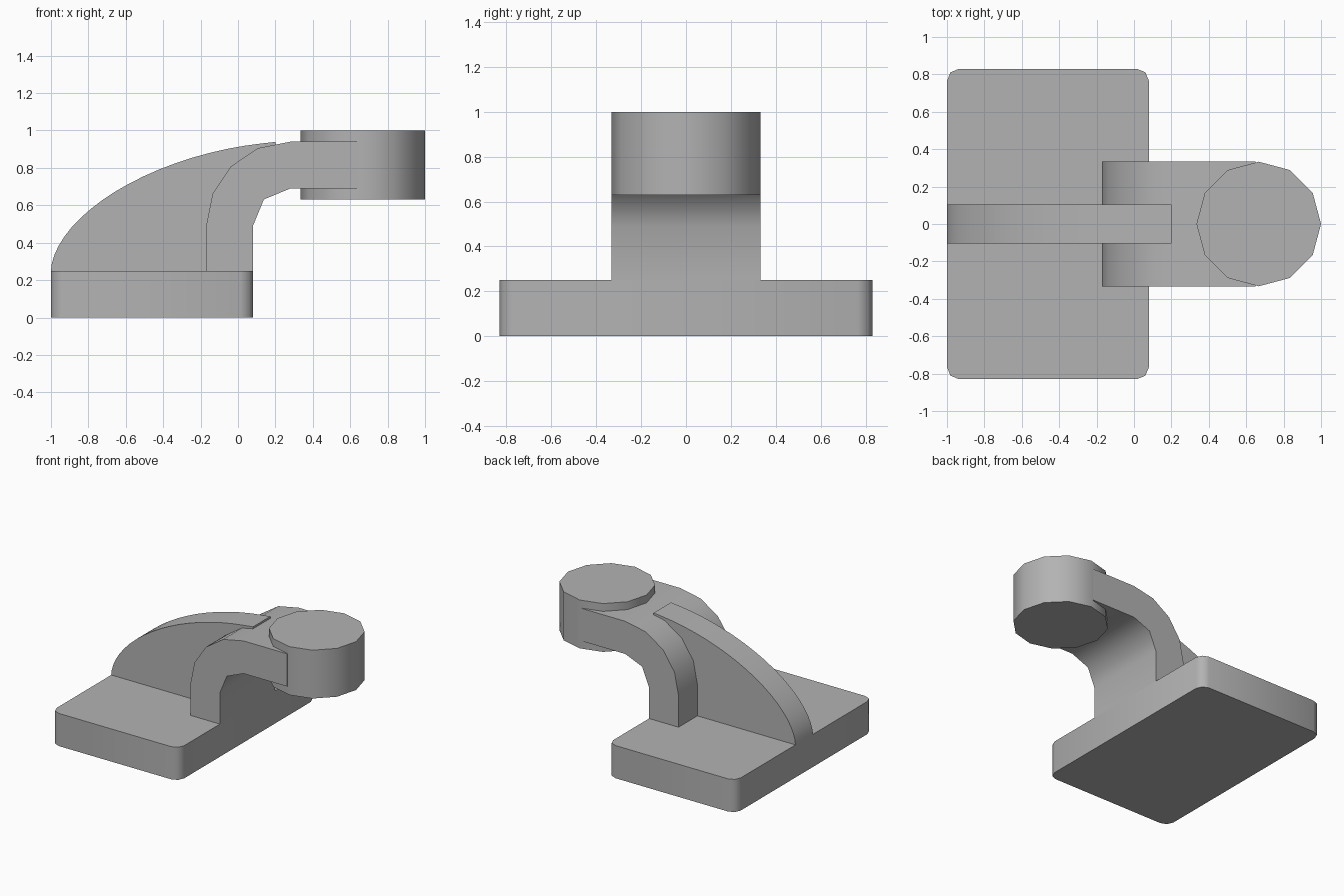
import bpy
import bmesh
from math import sin, cos, pi, radians

cube = bpy.data.objects.get("Cube")
if cube:
    bpy.data.objects.remove(cube, do_unlink=True)

# Single grey material
grey = bpy.data.materials.new("plain grey")
grey.use_nodes = True
colour = (0.45, 0.45, 0.45, 1)
grey.diffuse_color = colour
grey.node_tree.nodes["Principled BSDF"].inputs["Base Color"].default_value = colour


def arc(cx, cz, r, start, end, steps):
    """Points on a circular arc, angles in degrees."""
    angles = [radians(start + (end - start) * i / steps) for i in range(steps + 1)]
    return [(cx + r * cos(a), cz + r * sin(a)) for a in angles]


def extrude(name, points, to_3d, low, high):
    """Solid made by sweeping a closed profile from low to high."""
    bm = bmesh.new()
    face = bm.faces.new([bm.verts.new(to_3d(p, low)) for p in points])
    swept = bmesh.ops.extrude_face_region(bm, geom=[face], use_keep_orig=True)
    for v in swept["geom"]:
        if isinstance(v, bmesh.types.BMVert):
            v.co = v.co + to_3d_offset(to_3d, high - low)
    bmesh.ops.recalc_face_normals(bm, faces=bm.faces)
    mesh = bpy.data.meshes.new(name)
    bm.to_mesh(mesh)
    bm.free()
    mesh.materials.append(grey)
    obj = bpy.data.objects.new(name, mesh)
    bpy.context.collection.objects.link(obj)
    bpy.ops.object.select_all(action="DESELECT")
    obj.select_set(True)
    bpy.context.view_layer.objects.active = obj
    bpy.ops.object.shade_smooth_by_angle(angle=radians(50))
    return obj


def to_3d_offset(to_3d, distance):
    from mathutils import Vector
    return Vector(to_3d((0, 0), distance))


def upward(p, h):
    return (p[0], p[1], h)


def sideways(p, h):
    return (p[0], h, p[1])


# Base plate with rounded corners
left, right, half, r = -1, 0.08, 0.83, 0.065
plate = (arc(right - r, half - r, r, 0, 90, 2)
         + arc(left + r, half - r, r, 90, 180, 2)
         + arc(left + r, r - half, r, 180, 270, 2)
         + arc(right - r, r - half, r, 270, 360, 2))
extrude("base_plate", plate, upward, 0, 0.25)

# Bent arm rising from the plate and turning towards the boss
bend_x, bend_z = 0.28, 0.49
arm = ([(-0.17, 0.25)] + arc(bend_x, bend_z, 0.45, 180, 90, 4)
       + [(0.65, 0.94), (0.65, 0.69)]
       + arc(bend_x, bend_z, 0.2, 90, 180, 2) + [(0.08, 0.25)])
extrude("bent_arm", arm, sideways, -0.333, 0.333)

# Stiffening rib sweeping from the plate edge to the top of the arm
rib = []
steps = 20
for i in range(steps + 1):
    t = pi / 2 * i / steps
    x = 0.28 - 1.28 * cos(t) ** (2 / 1.76)
    z = 0.25 + 0.69 * sin(t) ** (2 / 1.76)
    if x < 0.2:
        rib.append((x, z))
rib += [(0.2, 0.939), (0.2, 0.8), (0, 0.5), (0, 0.25)]
extrude("stiffening_rib", rib, sideways, -0.105, 0.105)

# Twelve-sided boss at the end of the arm
boss = arc(0.667, 0, 0.333, 0, 330, 11)
extrude("round_boss", boss, upward, 0.63, 1)
